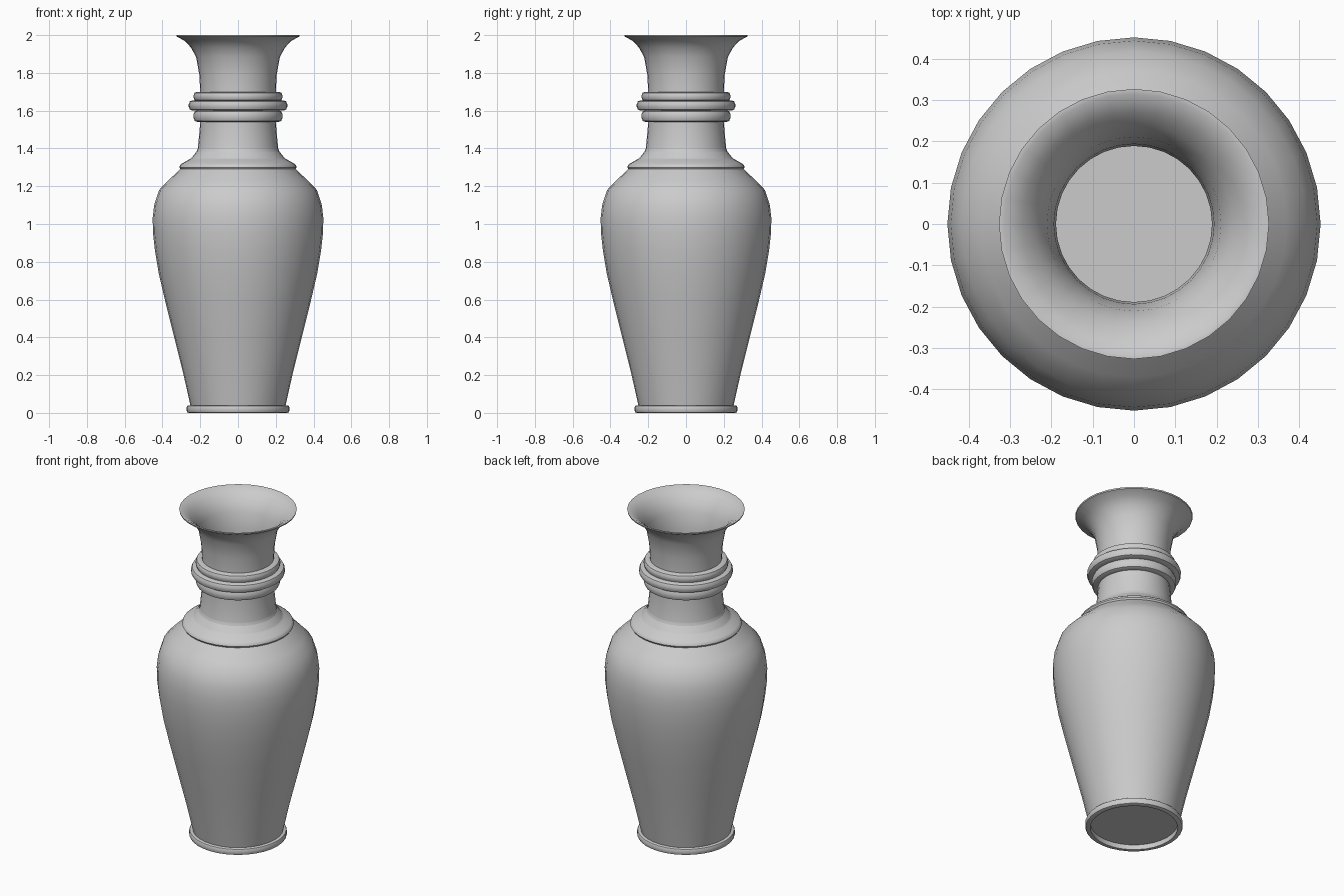
import bpy, bmesh, math

if "Cube" in bpy.data.objects:
    bpy.data.objects.remove(bpy.data.objects["Cube"])

SIDES = 32


def lathe(name, profile, closed=False):
    """Spin (radius, height) points around z; radius 0 makes a pole."""
    bm = bmesh.new()
    rings = []
    for r, z in profile:
        if r == 0:
            rings.append([bm.verts.new((0, 0, z))] * SIDES)
        else:
            rings.append([bm.verts.new((r * math.cos(2 * math.pi * i / SIDES),
                                        r * math.sin(2 * math.pi * i / SIDES), z))
                          for i in range(SIDES)])
    pairs = list(zip(rings, rings[1:]))
    if closed:
        pairs.append((rings[-1], rings[0]))
    for a, b in pairs:
        for i in range(SIDES):
            j = (i + 1) % SIDES
            bm.faces.new(list(dict.fromkeys((a[i], a[j], b[j], b[i]))))
    bmesh.ops.recalc_face_normals(bm, faces=bm.faces)
    mesh = bpy.data.meshes.new(name)
    bm.to_mesh(mesh)
    bm.free()
    ob = bpy.data.objects.new(name, mesh)
    bpy.context.collection.objects.link(ob)
    bpy.ops.object.select_all(action='DESELECT')
    ob.select_set(True)
    bpy.context.view_layer.objects.active = ob
    bpy.ops.object.shade_smooth_by_angle(angle=math.radians(35))
    return ob


def bead(name, inner, outer, z0, z1, bevel):
    """Rounded moulding ring."""
    k = bevel * 0.3
    return lathe(name, [(inner, z0), (outer - bevel, z0), (outer - k, z0 + k),
                        (outer, z0 + bevel), (outer, z1 - bevel),
                        (outer - k, z1 - k), (outer - bevel, z1), (inner, z1)], True)


# Hollow vase wall: outside from the base up, then inside back down
outer = [(0.25, 0.03), (0.288, 0.2), (0.338, 0.4), (0.385, 0.59), (0.42, 0.74),
         (0.44, 0.86), (0.45, 0.95), (0.452, 1.03), (0.444, 1.1), (0.418, 1.18),
         (0.37, 1.23), (0.30, 1.295), (0.222, 1.365), (0.213, 1.4), (0.205, 1.48),
         (0.2, 1.54), (0.2, 1.7), (0.205, 1.79), (0.222, 1.885),
         (0.25, 1.935), (0.282, 1.97), (0.325, 1.992)]
inner = [(r - 0.011, z) for r, z in outer[1:-1]]
lathe("vase_body", [(0, 0.03)] + outer + [(0.327, 2.0), (0.315, 2.0)]
      + inner[::-1] + [(0.239, 0.042), (0, 0.042)])

# Foot ring
bead("foot_ring", 0.243, 0.272, 0.005 - 0.005, 0.04, 0.011)

# Shoulder collar
lathe("shoulder_collar", [(0.295, 1.29), (0.305, 1.29), (0.311, 1.3), (0.307, 1.312),
                          (0.297, 1.32), (0.262, 1.34), (0.236, 1.354),
                          (0.222, 1.375), (0.214, 1.4), (0.21, 1.395)], True)

# Neck mouldings
bead("neck_ring_lower", 0.198, 0.235, 1.54, 1.602, 0.02)
bead("neck_ring_middle", 0.198, 0.261, 1.6, 1.655, 0.02)
bead("neck_ring_upper", 0.198, 0.235, 1.65, 1.7, 0.018)
